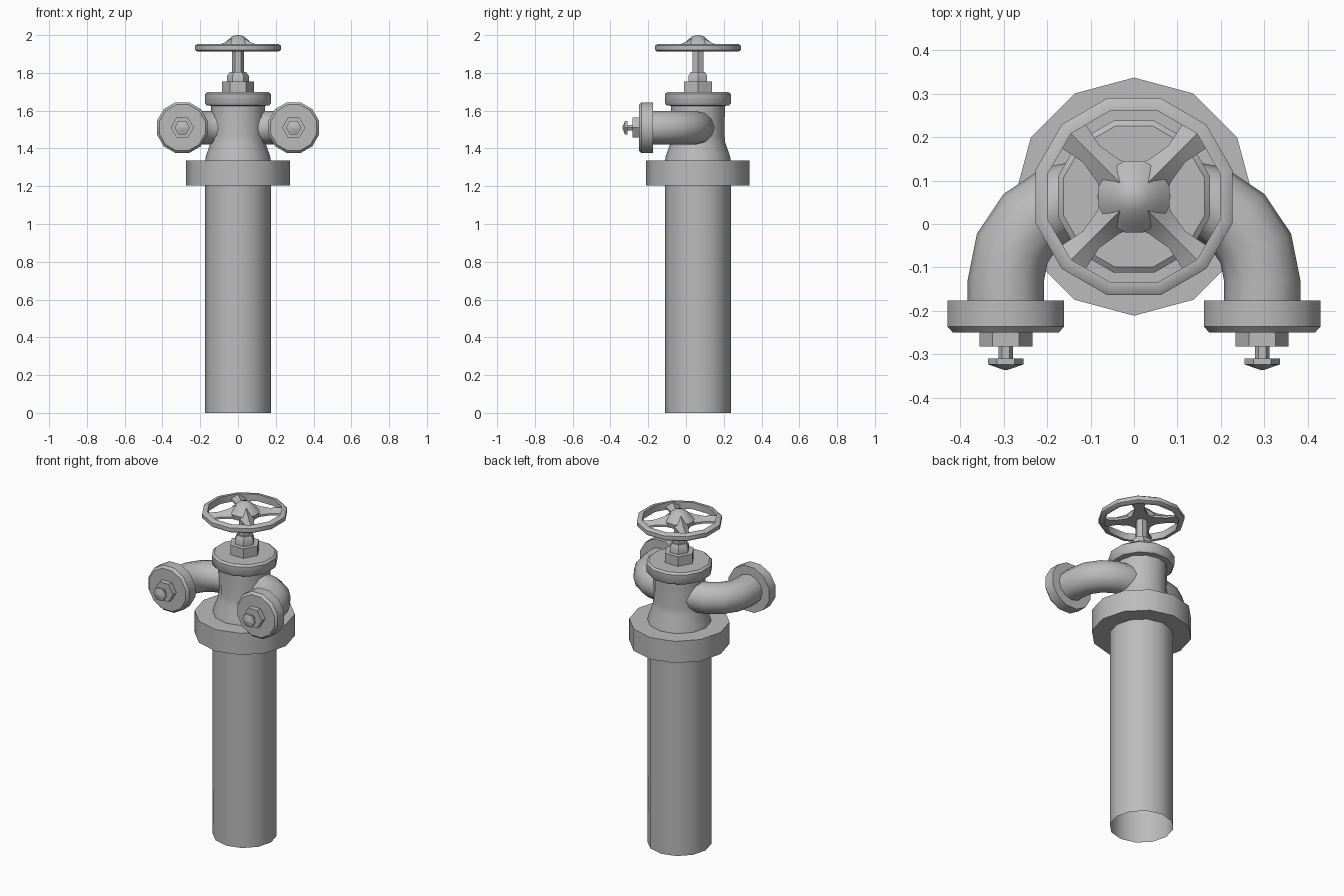
import bpy, bmesh
from math import sin, cos, pi, radians
from mathutils import Matrix, Vector

cube = bpy.data.objects.get("Cube")
if cube:
    bpy.data.objects.remove(cube, do_unlink=True)

grey = bpy.data.materials.new("cast_grey")
grey.use_nodes = True
colour = (0.5, 0.5, 0.5, 1)
grey.diffuse_color = colour
grey.node_tree.nodes["Principled BSDF"].inputs["Base Color"].default_value = colour

AXIS_Y = 0.063
UPRIGHT = Matrix.Translation((0, AXIS_Y, 0))


def skin(name, rings, place=UPRIGHT, start=True, end=True, loop=False):
    """Bridge a list of equal rings of points into one surface."""
    bm = bmesh.new()
    rows = [[bm.verts.new(place @ Vector(p)) for p in ring] for ring in rings]
    pairs = list(zip(rows, rows[1:]))
    if loop:
        pairs.append((rows[-1], rows[0]))
    for a, b in pairs:
        for i in range(len(a)):
            j = (i + 1) % len(a)
            bm.faces.new((a[i], a[j], b[j], b[i]))
    if start and not loop:
        bm.faces.new(rows[0][::-1])
    if end and not loop:
        bm.faces.new(rows[-1])
    bmesh.ops.recalc_face_normals(bm, faces=bm.faces)
    mesh = bpy.data.meshes.new(name)
    bm.to_mesh(mesh)
    bm.free()
    mesh.materials.append(grey)
    obj = bpy.data.objects.new(name, mesh)
    bpy.context.collection.objects.link(obj)
    bpy.ops.object.select_all(action="DESELECT")
    obj.select_set(True)
    bpy.context.view_layer.objects.active = obj
    bpy.ops.object.shade_smooth_by_angle(angle=radians(38))
    return obj


def lathe(name, profile, sides=12, phase=0.0, **options):
    """Turn (radius, height) pairs about the local z axis."""
    angles = [phase + 2 * pi * i / sides for i in range(sides)]
    rings = [[(r * cos(a), r * sin(a), z) for a in angles] for r, z in profile]
    return skin(name, rings, **options)


FLAT = pi / 12

# Standpipe, open at the foot, with collar and valve body
lathe("standpipe", [(0.175, 0), (0.175, 1.25)], start=False, end=False)
lathe("collar", [(0.274, 1.205), (0.274, 1.335)])
lathe("valve_body", [(0.175, 1.33), (0.17, 1.36), (0.145, 1.43), (0.141, 1.47), (0.143, 1.64)])
lathe("body_flange", [(0.145, 1.625), (0.172, 1.628), (0.181, 1.64),
                      (0.181, 1.688), (0.168, 1.698)], phase=FLAT)

# Bonnet nut, gland and stem
lathe("bonnet_nut", [(0.086, 1.69), (0.086, 1.755)], sides=6)
lathe("gland_nut", [(0.057, 1.75), (0.057, 1.785), (0.043, 1.805)], sides=6)
lathe("stem", [(0.033, 1.8), (0.033, 1.93)], sides=6)

# Handwheel: rim, hub and four ridged spokes
lathe("wheel_rim", [(0.205, 1.912), (0.222, 1.912), (0.235, 1.921), (0.235, 1.944),
                    (0.222, 1.953), (0.205, 1.953)], phase=FLAT, loop=True)
lathe("wheel_hub", [(0.08, 1.918), (0.085, 1.945), (0.062, 1.968),
                    (0.035, 1.992), (0.012, 2.0)], phase=FLAT)
stations = [(0.03, 0.058, 1.99), (0.085, 0.036, 1.965), (0.14, 0.027, 1.95), (0.212, 0.042, 1.948)]
for k in range(4):
    rings = [[(r, -w, 1.918), (r, -w, 1.93), (r, 0, top), (r, w, 1.93), (r, w, 1.918)]
             for r, w, top in stations]
    skin("wheel_spoke", rings, place=UPRIGHT @ Matrix.Rotation(pi / 4 + k * pi / 2, 4, "Z"))

# Two curved outlets with capped ends
OUT_X, OUT_Z, TUBE, BEND = 0.295, 1.51, 0.088, 0.193
BEND_X, BEND_Y = OUT_X - BEND, AXIS_Y - BEND
bend = [radians(a) for a in (0, 22.5, 45, 67.5, 90)]
path = [(OUT_X, -0.18, 0)]
path += [(BEND_X + BEND * cos(a), BEND_Y + BEND * sin(a), a) for a in bend]
path.append((0.02, AXIS_Y, pi / 2))
section = [2 * pi * i / 12 for i in range(12)]

for side, word in ((1, "left"), (-1, "right")):
    rings = [[(side * (x + TUBE * cos(s) * cos(a)), y + TUBE * cos(s) * sin(a),
               OUT_Z + TUBE * sin(s)) for s in section] for x, y, a in path]
    skin(word + "_outlet_elbow", rings, place=Matrix())

    forward = Matrix.Translation((side * OUT_X, 0, OUT_Z)) @ Matrix.Rotation(pi / 2, 4, "X")
    lathe(word + "_outlet_cap", [(0.139, 0.176), (0.139, 0.236), (0.126, 0.25)],
          phase=FLAT, place=forward)
    lathe(word + "_cap_nut", [(0.061, 0.245), (0.061, 0.282)], sides=6, place=forward)
    lathe(word + "_cap_stem", [(0.017, 0.28), (0.017, 0.312)], sides=6, place=forward)
    lathe(word + "_cap_button", [(0.041, 0.31), (0.041, 0.323), (0.004, 0.336)],
          sides=6, place=forward)
